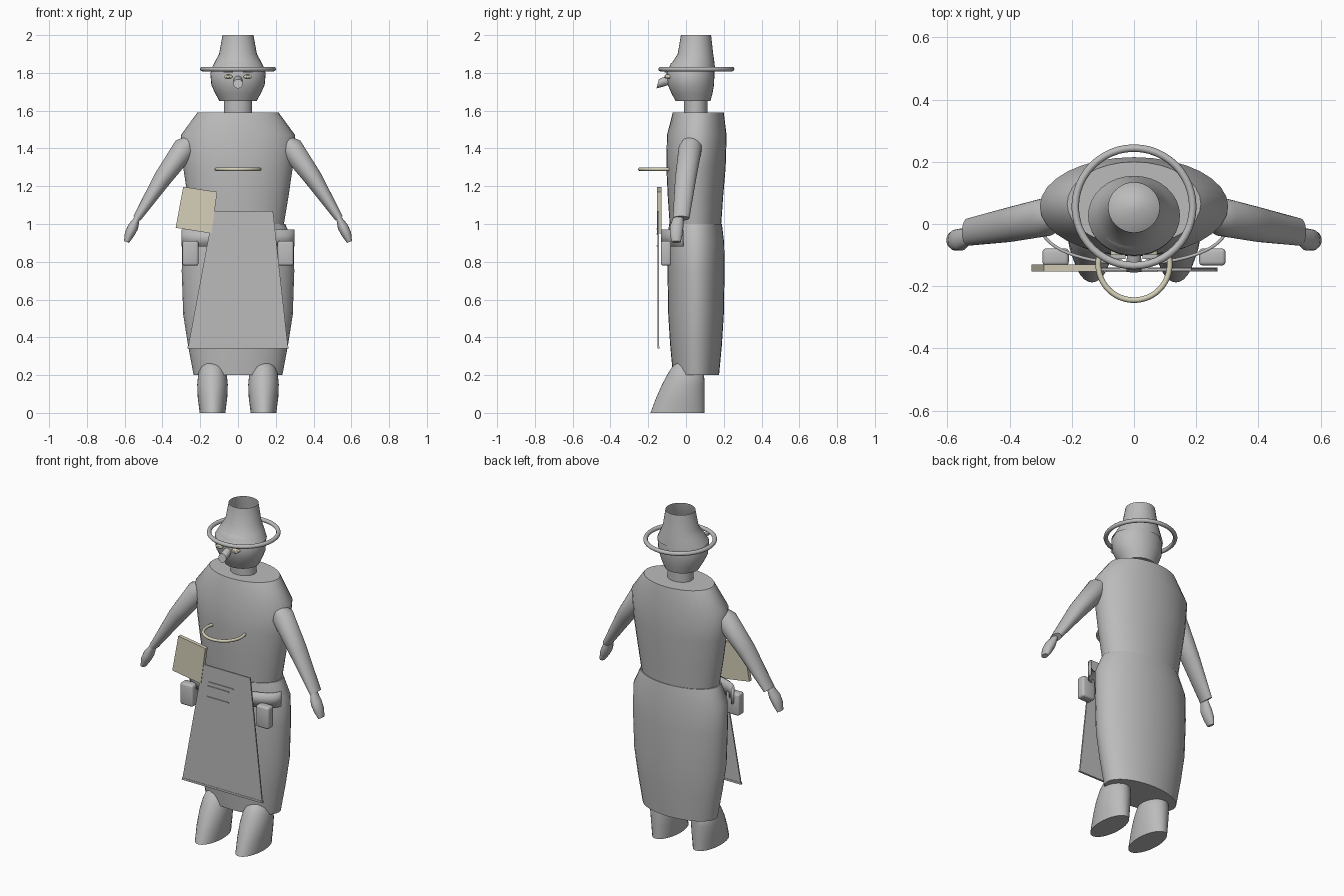
import bpy, bmesh
from math import sin, cos, pi, radians
from mathutils import Vector, Matrix

if "Cube" in bpy.data.objects:
    bpy.data.objects.remove(bpy.data.objects["Cube"])


def material(name, rgb):
    m = bpy.data.materials.new(name)
    m.use_nodes = True
    m.diffuse_color = (*rgb, 1)
    m.node_tree.nodes["Principled BSDF"].inputs["Base Color"].default_value = (*rgb, 1)
    return m


GREY = material("plain grey", (0.5, 0.5, 0.5))
CREAM = material("pale cream", (0.66, 0.63, 0.48))


def finish(name, bm, mat=GREY, angle=40):
    bmesh.ops.recalc_face_normals(bm, faces=bm.faces)
    mesh = bpy.data.meshes.new(name)
    bm.to_mesh(mesh)
    bm.free()
    mesh.materials.append(mat)
    ob = bpy.data.objects.new(name, mesh)
    bpy.context.collection.objects.link(ob)
    bpy.ops.object.select_all(action='DESELECT')
    ob.select_set(True)
    bpy.context.view_layer.objects.active = ob
    bpy.ops.object.shade_smooth_by_angle(angle=radians(angle))
    return ob


def loft(name, rings, mat=GREY, sides=32, caps=(True, True)):
    """Skin ellipses given as (centre, half axis u, half axis v)."""
    bm = bmesh.new()
    loops = []
    for c, u, v in rings:
        c, u, v = Vector(c), Vector(u), Vector(v)
        turns = [2 * pi * i / sides for i in range(sides)]
        loops.append([bm.verts.new(c + u * cos(t) + v * sin(t)) for t in turns])
    for a, b in zip(loops, loops[1:]):
        for i in range(sides):
            j = (i + 1) % sides
            bm.faces.new((a[i], a[j], b[j], b[i]))
    for cap, loop in zip(caps, (loops[0], loops[-1])):
        if cap:
            bm.faces.new(loop)
    return finish(name, bm, mat)


def stack(name, rows, x=0, **kw):
    """Upright loft from rows of (z, y, half width, half depth)."""
    return loft(name, [((x, y, z), (rx, 0, 0), (0, ry, 0)) for z, y, rx, ry in rows], **kw)


def limb(name, rows, side, **kw):
    """Sloping loft in the xz plane from rows of (x, y, z, thickness, half depth)."""
    pts = [Vector((side * r[0], r[1], r[2])) for r in rows]
    rings = []
    for i, r in enumerate(rows):
        d = pts[min(i + 1, len(pts) - 1)] - pts[max(i - 1, 0)]
        n = Vector((d.z, 0, -d.x)).normalized()
        rings.append((pts[i], n * r[3], (0, r[4], 0)))
    return loft(name, rings, **kw)


def ring(name, centre, radius, tube, mat):
    bpy.ops.mesh.primitive_torus_add(location=centre, major_radius=radius, minor_radius=tube,
                                     major_segments=48, minor_segments=12)
    ob = bpy.context.object
    ob.name = name
    ob.data.materials.append(mat)
    bpy.ops.object.shade_smooth_by_angle(angle=radians(60))


def plate(name, outline, y, thick, mat=GREY):
    """Extrude an xz outline along y."""
    bm = bmesh.new()
    face = bm.faces.new([bm.verts.new((x, y - thick / 2, z)) for x, z in outline])
    out = bmesh.ops.extrude_face_region(bm, geom=[face])["geom"]
    verts = [v for v in out if isinstance(v, bmesh.types.BMVert)]
    bmesh.ops.translate(bm, verts=verts, vec=(0, thick, 0))
    return finish(name, bm, mat, 30)


# Body
stack("torso", [(0.98, 0.05, 0.24, 0.135), (1.15, 0.05, 0.268, 0.147),
                (1.3, 0.053, 0.29, 0.157), (1.47, 0.057, 0.303, 0.158),
                (1.59, 0.065, 0.215, 0.135)])
stack("skirt", [(0.2, 0.053, 0.235, 0.122), (0.36, 0.053, 0.265, 0.137),
                (0.52, 0.053, 0.29, 0.147), (0.75, 0.053, 0.298, 0.151),
                (0.9, 0.052, 0.295, 0.15), (1.0, 0.05, 0.25, 0.14)])
stack("neck", [(1.57, 0.052, 0.075, 0.063), (1.67, 0.052, 0.075, 0.063)])

# Head with hat
stack("head", [(1.65, 0.037, 0.098, 0.092), (1.69, 0.032, 0.12, 0.108),
               (1.735, 0.026, 0.141, 0.122), (1.8, 0.024, 0.147, 0.127),
               (1.85, 0.03, 0.12, 0.11), (1.89, 0.04, 0.07, 0.065), (1.91, 0.05, 0.02, 0.02)])
stack("hat_crown", [(1.81, 0.027, 0.148, 0.128), (1.86, 0.04, 0.122, 0.11),
                    (1.9, 0.05, 0.1, 0.094), (2.0, 0.053, 0.082, 0.08)], caps=(False, False))
ring("hat_brim", (0, 0.055, 1.82), 0.189, 0.012, GREY)

# Face
loft("nose", [((0, -0.08, 1.762), (0.018, 0, 0), (0, 0.01, 0.025)),
              ((0, -0.115, 1.755), (0.024, 0, 0), (0, 0.01, 0.029)),
              ((0, -0.15, 1.742), (0.025, 0, 0), (0, 0.006, 0.024))], sides=20)
for side, word in ((1, "left"), (-1, "right")):
    x = side * 0.052
    loft(word + "_eye", [((x, -0.085, 1.78), (0.023, 0, 0), (0, 0, 0.011)),
                         ((x, -0.108, 1.78), (0.023, 0, 0), (0, 0, 0.011)),
                         ((x, -0.114, 1.78), (0.012, 0, 0), (0, 0, 0.006))], mat=CREAM, sides=20)
    plate(word + "_brow", [(x - 0.025, 1.802), (x + 0.025, 1.802),
                           (x + 0.025, 1.81), (x - 0.025, 1.81)], -0.105, 0.015)

    # Arm and hand
    limb(word + "_arm", [(0.25, 0.025, 1.44, 0.035, 0.04), (0.28, 0.023, 1.405, 0.062, 0.062),
                         (0.4, -0.002, 1.24, 0.048, 0.056), (0.535, -0.026, 1.03, 0.022, 0.044)], side)
    limb(word + "_hand", [(0.53, -0.04, 1.04, 0.012, 0.026), (0.555, -0.05, 0.985, 0.028, 0.036),
                          (0.575, -0.052, 0.945, 0.026, 0.034), (0.59, -0.052, 0.905, 0.014, 0.024)],
         side, sides=16)

    # Boot
    stack(word + "_boot", [(0, -0.045, 0.068, 0.143), (0.08, -0.03, 0.078, 0.128),
                           (0.15, -0.014, 0.081, 0.113), (0.21, 0, 0.075, 0.095),
                           (0.245, -0.006, 0.06, 0.066), (0.266, -0.02, 0.035, 0.026)], x=side * 0.135)

    # Pouch hanging from the belt
    rows = [(-0.108, 0.78, 0.022), (-0.108, 0.8, 0.028), (-0.105, 0.88, 0.028), (-0.1, 0.92, 0.022)]
    bm = bmesh.new()
    bmesh.ops.create_cube(bm, size=1, matrix=Matrix.Translation((side * 0.252, -0.106, 0.845))
                          @ Matrix.Diagonal((0.085, 0.055, 0.13, 1)))
    bmesh.ops.bevel(bm, geom=bm.edges[:], offset=0.012, segments=3, affect='EDGES', profile=0.5)
    finish(word + "_pouch", bm)

# Belt: an open band around the front
bm = bmesh.new()
steps = 32
arc = []
for i in range(steps + 1):
    t = pi * i / steps
    arc.append([bm.verts.new((0.3 * cos(t), -0.015 - 0.118 * sin(t), z)) for z in (0.88, 0.97)])
for a, b in zip(arc, arc[1:]):
    bm.faces.new((a[0], b[0], b[1], a[1]))
belt = finish("belt", bm)
solid = belt.modifiers.new("thickness", 'SOLIDIFY')
solid.thickness = 0.01

# Apron with hem and pocket trims
plate("apron", [(-0.265, 0.345), (0.265, 0.345), (0.185, 1.07), (-0.13, 1.07)], -0.146, 0.008)
plate("apron_hem", [(-0.268, 0.34), (0.268, 0.34), (0.266, 0.352), (-0.266, 0.352)], -0.146, 0.012)
for x0, x1, z in ((-0.09, 0.075, 0.97), (-0.1, 0.045, 0.945), (-0.1, 0.045, 0.88)):
    plate("apron_pocket_trim", [(x0, z), (x1, z), (x1, z + 0.006), (x0, z + 0.006)], -0.151, 0.008)

# Paper pad and chest ring
plate("paper_pad", [(-0.33, 0.98), (-0.14, 0.95), (-0.11, 1.17), (-0.29, 1.197)], -0.142, 0.022, CREAM)
ring("chest_ring", (0, -0.13, 1.29), 0.115, 0.009, CREAM)
